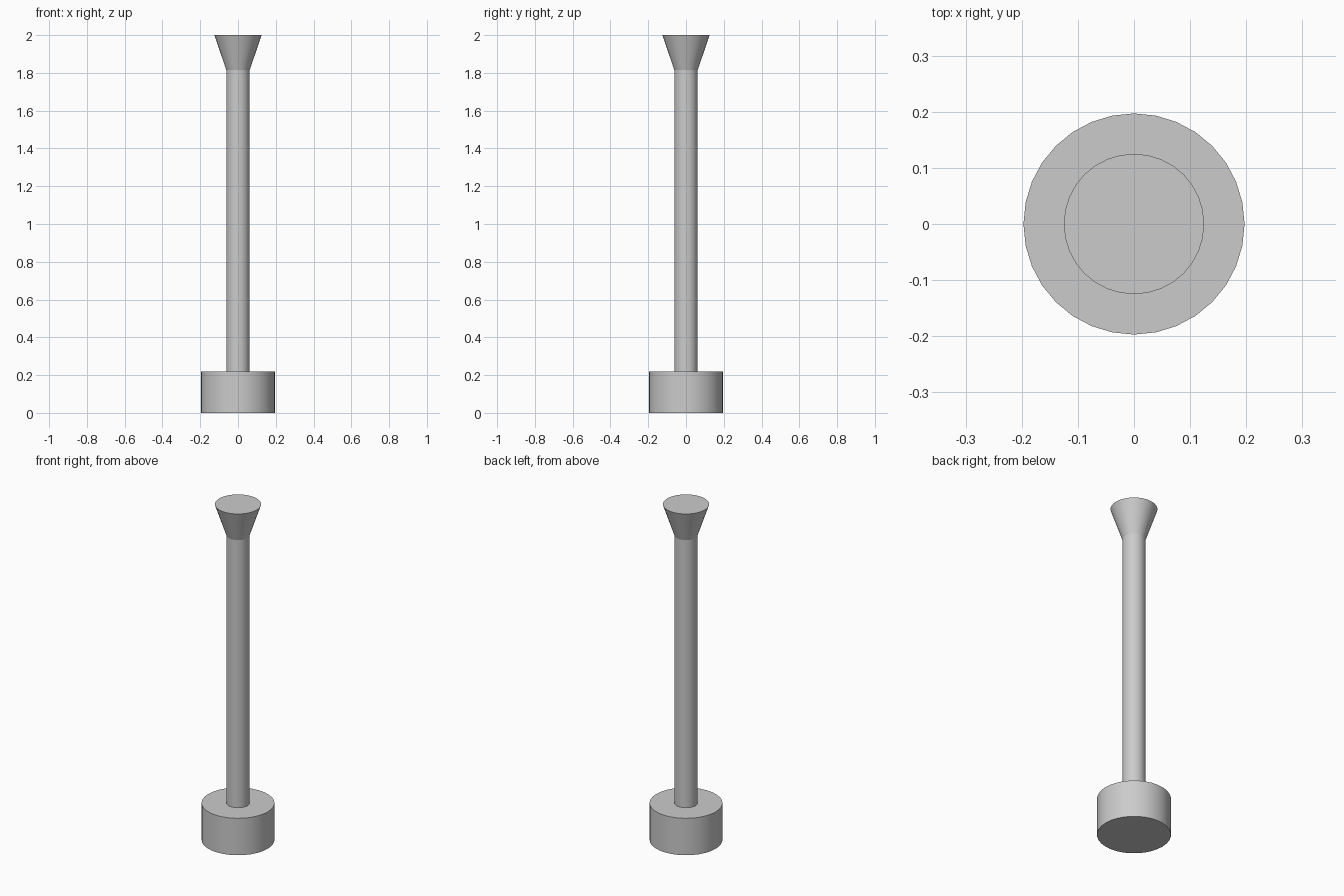
import bpy
import math

cube = bpy.data.objects.get("Cube")
if cube:
    bpy.data.objects.remove(cube, do_unlink=True)

# Single plain grey
GREY = (0.6, 0.6, 0.6, 1.0)
grey = bpy.data.materials.new("plain_grey")
grey.use_nodes = True
grey.diffuse_color = GREY
grey.node_tree.nodes["Principled BSDF"].inputs["Base Color"].default_value = GREY


def round_part(name, bottom_radius, top_radius, z0, z1):
    """Upright capped cylinder or cone between two heights."""
    bpy.ops.mesh.primitive_cone_add(
        vertices=32, radius1=bottom_radius, radius2=top_radius,
        depth=z1 - z0, location=(0, 0, (z0 + z1) / 2))
    part = bpy.context.object
    part.name = name
    part.data.materials.append(grey)
    bpy.ops.object.shade_smooth_by_angle(angle=math.radians(30))
    return part


BASE_R, SHAFT_R, HEAD_R = 0.197, 0.062, 0.125
BASE_TOP, HEAD_BOTTOM, TOP = 0.22, 1.815, 2.0

# Wide drum, slender shaft, flared head
round_part("base", BASE_R, BASE_R, 0, BASE_TOP)
round_part("shaft", SHAFT_R, SHAFT_R, BASE_TOP, HEAD_BOTTOM)
round_part("flared_head", SHAFT_R, HEAD_R, HEAD_BOTTOM, TOP)
